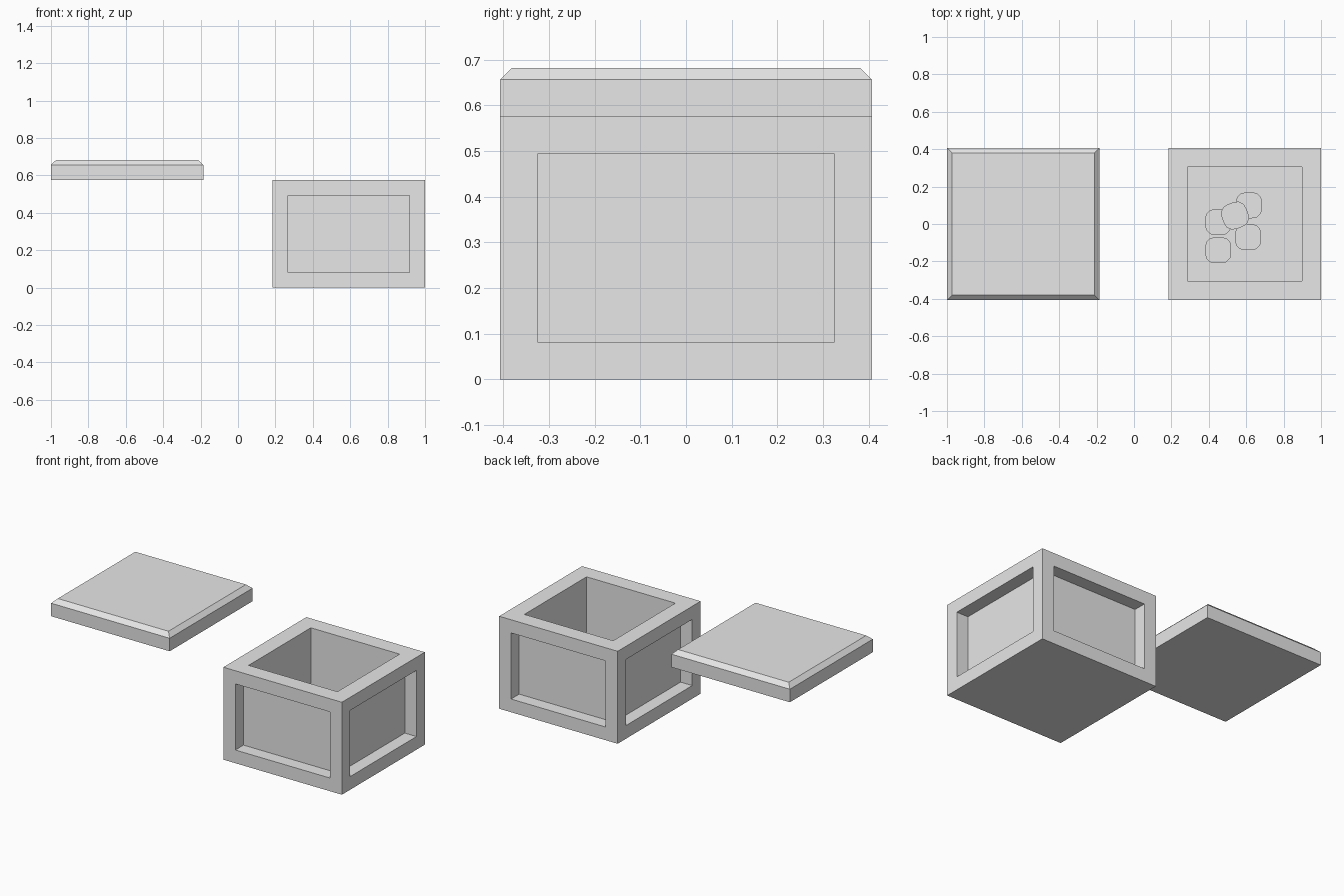
import bpy, bmesh, math
from mathutils import Matrix, Vector

if "Cube" in bpy.data.objects:
    bpy.data.objects.remove(bpy.data.objects["Cube"])

SIDE = 0.815
BOX_H = 0.575
BOX_X, LID_X = 0.5925, -0.5925

grey = bpy.data.materials.new("plain grey")
grey.diffuse_color = (0.8, 0.8, 0.8, 1)
grey.use_nodes = True
grey.node_tree.nodes["Principled BSDF"].inputs["Base Color"].default_value = grey.diffuse_color


def finish(bm, name, loc):
    bmesh.ops.recalc_face_normals(bm, faces=bm.faces[:])
    mesh = bpy.data.meshes.new(name)
    bm.to_mesh(mesh)
    bm.free()
    mesh.materials.append(grey)
    ob = bpy.data.objects.new(name, mesh)
    ob.location = loc
    bpy.context.collection.objects.link(ob)
    return ob


def block(height):
    """Square block standing on z = 0."""
    bm = bmesh.new()
    bmesh.ops.create_cube(bm, size=1)
    bmesh.ops.scale(bm, vec=(SIDE, SIDE, height), verts=bm.verts[:])
    bmesh.ops.translate(bm, vec=(0, 0, height / 2), verts=bm.verts[:])
    bm.normal_update()
    return bm


def recess(bm, faces, margin, depth):
    """Inset faces, then push them straight in."""
    bmesh.ops.inset_individual(bm, faces=faces, thickness=margin, use_even_offset=True)
    for f in faces:
        n = f.normal.copy()
        new = bmesh.ops.extrude_discrete_faces(bm, faces=[f])["faces"][0]
        bmesh.ops.translate(bm, vec=-n * depth, verts=new.verts[:])


# Open box: four recessed side panels and a deep cavity
bm = block(BOX_H)
sides = [f for f in bm.faces if abs(f.normal.z) < 0.5]
top = [f for f in bm.faces if f.normal.z > 0.5]
recess(bm, sides, 0.082, 0.08)
recess(bm, top, 0.102, BOX_H - 0.10)
finish(bm, "box", (BOX_X, 0, 0))

# Lid floating beside the box, with a chamfered upper rim
bm = block(0.081)
top = [f for f in bm.faces if f.normal.z > 0.5][0]
new = bmesh.ops.extrude_discrete_faces(bm, faces=[top])["faces"][0]
k = 1 - 2 * 0.027 / SIDE
for v in new.verts:
    v.co = Vector((v.co.x * k, v.co.y * k, 0.107))
finish(bm, "lid", (LID_X, 0, BOX_H))


# Rounded flat tokens lying on the box floor
def token(name, x, y, z, turn):
    bm = bmesh.new()
    ring = []
    for i in range(16):
        a = 2 * math.pi * (i + 0.5) / 16
        c, s = math.cos(a), math.sin(a)
        r = 0.07 / (abs(c) ** 3 + abs(s) ** 3) ** (1 / 3)
        ring.append(bm.verts.new((r * c, r * s, 0)))
    base = bm.faces.new(ring)
    up = bmesh.ops.extrude_face_region(bm, geom=[base], use_keep_orig=True)["geom"]
    bmesh.ops.translate(bm, vec=(0, 0, 0.02),
                        verts=[v for v in up if isinstance(v, bmesh.types.BMVert)])
    bmesh.ops.rotate(bm, cent=(0, 0, 0), verts=bm.verts[:],
                     matrix=Matrix.Rotation(math.radians(turn), 3, 'Z'))
    finish(bm, name, (x, y, z))


for i, (x, y, z, turn) in enumerate([
        (0.45, 0.01, 0.10, 0), (0.615, 0.10, 0.10, 0), (0.61, -0.07, 0.10, 0),
        (0.45, -0.14, 0.10, 0), (0.54, 0.045, 0.12, 20)]):
    token("token_%d" % (i + 1), x, y, z, turn)
